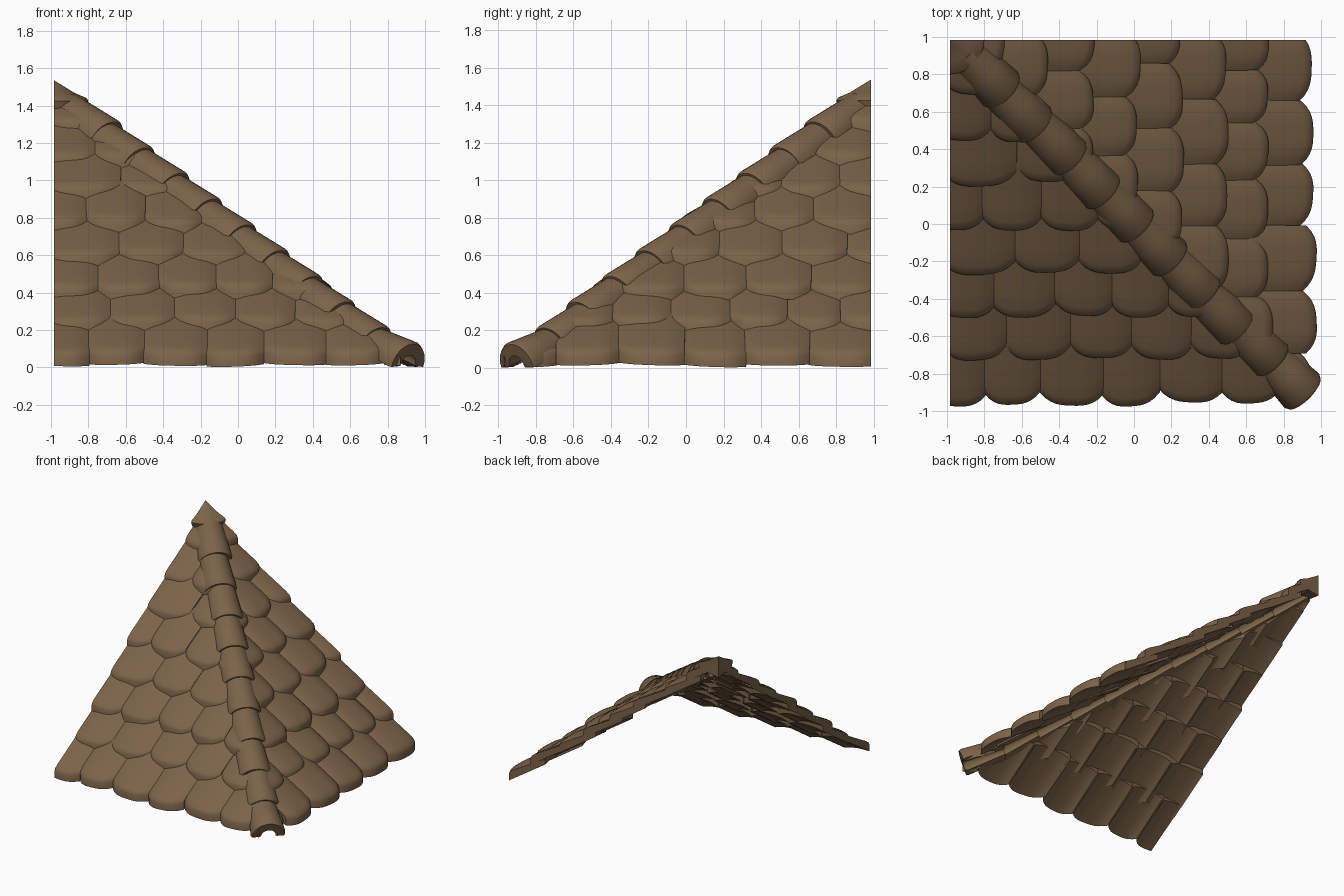
import bpy
import bmesh
import math
import random
from mathutils import Vector

random.seed(4)
cube = bpy.data.objects.get("Cube")
if cube:
    bpy.data.objects.remove(cube, do_unlink=True)

clay = bpy.data.materials.new("brown clay")
clay.use_nodes = True
clay.diffuse_color = (0.2, 0.125, 0.066, 1)
bsdf = clay.node_tree.nodes["Principled BSDF"]
bsdf.inputs["Base Color"].default_value = clay.diffuse_color
bsdf.inputs["Roughness"].default_value = 0.8

EDGE = 0.985        # where the roof is cut flat at its two open sides
STEP = 0.235        # plan distance between tile rows
RISE = 0.177        # height between tile rows
ROWS = 8


def finish(bm, name, angle=40):
    bmesh.ops.recalc_face_normals(bm, faces=bm.faces)
    mesh = bpy.data.meshes.new(name)
    bm.to_mesh(mesh)
    bm.free()
    mesh.materials.append(clay)
    obj = bpy.data.objects.new(name, mesh)
    bpy.context.collection.objects.link(obj)
    bpy.ops.object.select_all(action="DESELECT")
    obj.select_set(True)
    bpy.context.view_layer.objects.active = obj
    bpy.ops.object.shade_smooth_by_angle(angle=math.radians(angle))


def clip(bm, point, normal):
    """Cut away everything on the normal side and close the cut."""
    geom = bm.verts[:] + bm.edges[:] + bm.faces[:]
    bmesh.ops.bisect_plane(bm, geom=geom, plane_co=point, plane_no=normal, clear_outer=True)
    bmesh.ops.holes_fill(bm, edges=[e for e in bm.edges if e.is_boundary])


def clip_open_sides(bm):
    clip(bm, (-EDGE, 0, 0), (-1, 0, 0))
    clip(bm, (0, EDGE, 0), (0, 1, 0))


def loft(bm, rings):
    """Solid skin through closed rings of points, capped at both ends."""
    loops = [[bm.verts.new(p) for p in ring] for ring in rings]
    count = len(loops[0])
    for a, b in zip(loops, loops[1:]):
        for i in range(count):
            j = (i + 1) % count
            bm.faces.new((a[i], a[j], b[j], b[i]))
    bm.faces.new(loops[0])
    bm.faces.new(loops[-1][::-1])


def add_tile(bm, left, right, lip_y, lip_z):
    """Arched scale with a rounded lower lip."""
    mid, half = (left + right) / 2, (right - left) / 2 + 0.008
    lip_y += random.uniform(-0.015, 0.015)
    lip_z += random.uniform(-0.007, 0.007)
    tilt = random.uniform(-0.012, 0.012)
    length = 0.36
    stations = [0, 0.03, 0.12, 0.35, 0.7, 1]
    drops = [0.022, 0.006, 0, 0, 0, 0]
    rings = []
    for i in range(13):
        t = i / 6 - 1
        front = lip_y + 0.065 * abs(t) ** 3 + tilt * t
        top, under = [], []
        for s, drop in zip(stations, drops):
            x = mid + half * t * (1 - 0.03 * (1 - s))
            y = front + (lip_y + length - front) * s
            z = lip_z + (y - lip_y) * 0.57 + 0.03 * (1 - abs(t) ** 3)
            top.append((x, y, z - drop))
            under.append((x, y, z - 0.075 + 0.03 * s))
        rings.append(top + under[::-1])
    loft(bm, rings)


# Two tiled slopes, the second mirrored across the hip
def tile_slope(name, starts, mirrored):
    for row in range(ROWS):
        bm = bmesh.new()
        lip_y = -0.963 + STEP * row
        lip_z = 0.053 + RISE * row
        right = starts[row % 2] + random.uniform(-0.03, 0.03)
        left = min(right - 0.32, -EDGE - 0.03)
        while left < -lip_y + 0.04:
            add_tile(bm, left, right, lip_y, lip_z)
            left, right = right, right + random.uniform(0.29, 0.35)
        clip_open_sides(bm)
        clip(bm, (-0.05, -0.05, 0), (1, 1, 0))
        if mirrored:
            for v in bm.verts:
                v.co.x, v.co.y = -v.co.y, -v.co.x
        finish(bm, f"{name}_tile_row_{row + 1}")


tile_slope("front", (-0.78, -0.66), False)
tile_slope("side", (-0.68, -0.83), True)

# Overlapping half-barrel tiles down the hip, the lowest one flared flatter
COUNT = 10
path = []
for k in range(COUNT + 1):
    x = 0.905 - 1.795 * k / COUNT
    path.append(Vector((x, -x, 0.662 - 0.765 * x if k else 0.012)))
across = Vector((1, 1, 0)).normalized()
for k in range(COUNT):
    bm = bmesh.new()
    start, run = path[k], (path[k + 1] - path[k]) * 1.2
    up = run.cross(across).normalized()
    up *= math.copysign(1, up.z)
    sway = across * random.uniform(-0.008, 0.008)
    rings = []
    for s, radius in ((0, 0.12), (0.06, 0.13), (0.5, 0.118), (1, 0.104)):
        centre = start + run * s + sway
        outer, inner = [], []
        for i in range(17):
            a = math.radians(-95 + 190 * i / 16)
            ray = across * math.sin(a) + up * math.cos(a)
            outer.append(centre + ray * radius)
            inner.append(centre + ray * (radius - 0.065))
        rings.append(outer + inner[::-1])
    loft(bm, rings)
    clip_open_sides(bm)
    finish(bm, f"hip_tile_{k + 1}")

# Flared quarter-cone cap at the peak
bm = bmesh.new()
profile = [(0.001, 1.535), (0.05, 1.505), (0.11, 1.468), (0.175, 1.44),
           (0.185, 1.425), (0.17, 1.385), (0.001, 1.36)]
rings = []
for i in range(13):
    a = -math.pi / 2 * i / 12
    rings.append([(-EDGE + r * math.cos(a), EDGE + r * math.sin(a), z) for r, z in profile])
loft(bm, rings)
finish(bm, "peak_cap", 50)
